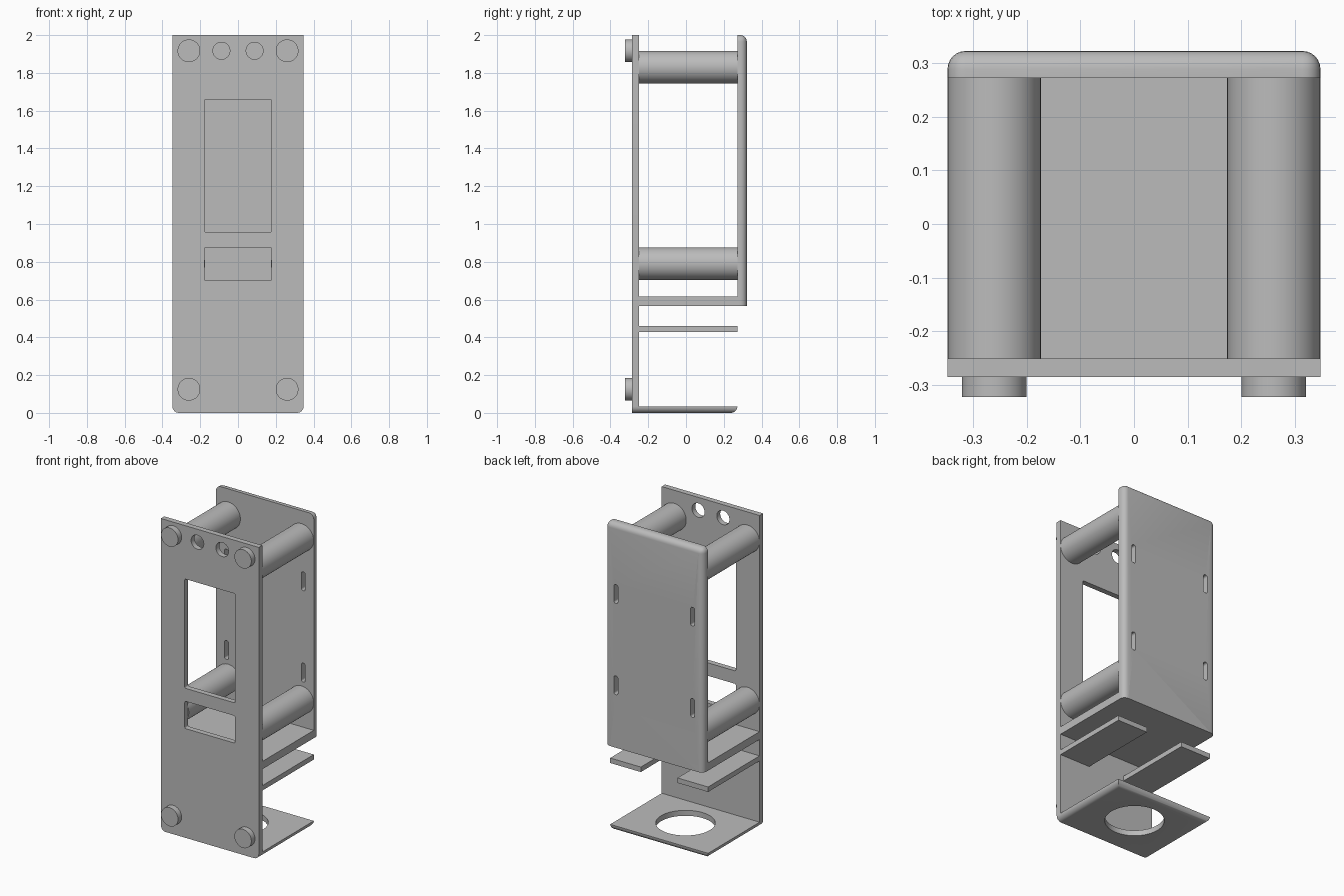
import bpy, bmesh, math
from mathutils import Matrix, Vector

cube = bpy.data.objects.get("Cube")
if cube:
    bpy.data.objects.remove(cube, do_unlink=True)

grey = bpy.data.materials.new("plain_grey")
grey.use_nodes = True
grey.diffuse_color = (0.5, 0.5, 0.5, 1)
grey.node_tree.nodes["Principled BSDF"].inputs["Base Color"].default_value = (0.5, 0.5, 0.5, 1)

W = 0.347                              # half width of the body
FRONT, INNER, BACK, REAR = -0.285, -0.25, 0.272, 0.322
T = 0.034                              # fillet radius


def finish(bm, name, smooth=True):
    mesh = bpy.data.meshes.new(name)
    bm.to_mesh(mesh)
    bm.free()
    obj = bpy.data.objects.new(name, mesh)
    bpy.context.collection.objects.link(obj)
    mesh.materials.append(grey)
    if smooth:
        smooth_shade(obj)
    return obj


def smooth_shade(obj):
    bpy.ops.object.select_all(action='DESELECT')
    obj.select_set(True)
    bpy.context.view_layer.objects.active = obj
    bpy.ops.object.shade_smooth_by_angle(angle=math.radians(35))


def box(name, x, y, z, rounded=None, radius=T):
    """Box from (min, max) ranges; rounded(midpoint) picks edges to fillet."""
    lo, hi = Vector((x[0], y[0], z[0])), Vector((x[1], y[1], z[1]))
    bm = bmesh.new()
    bmesh.ops.create_cube(bm, size=1)
    for v in bm.verts:
        v.co = Vector([(lo[i] + hi[i]) / 2 + v.co[i] * (hi[i] - lo[i]) for i in range(3)])
    if rounded:
        # Edge midpoint in unit coordinates: -1, 0 or 1 on each axis
        def unit(e):
            m = (e.verts[0].co + e.verts[1].co) / 2
            return [round(2 * (m[i] - lo[i]) / (hi[i] - lo[i]) - 1) for i in range(3)]
        edges = [e for e in bm.edges if rounded(*unit(e))]
        bmesh.ops.bevel(bm, geom=edges, offset=radius, segments=6, profile=0.5,
                        affect='EDGES', clamp_overlap=True)
    return finish(bm, name)


def rod(name, radius, centre, length, axis='Y'):
    bm = bmesh.new()
    turn = Matrix.Rotation(math.pi / 2, 4, 'X') if axis == 'Y' else Matrix()
    bmesh.ops.create_cone(bm, cap_ends=True, segments=48, radius1=radius, radius2=radius,
                          depth=length, matrix=Matrix.Translation(centre) @ turn)
    return finish(bm, name)


def cut(obj, cutters):
    for c in cutters:
        c.hide_render = True
        mod = obj.modifiers.new("cut", 'BOOLEAN')
        mod.operation, mod.solver, mod.object = 'DIFFERENCE', 'EXACT', c
        bpy.context.view_layer.objects.active = obj
        bpy.ops.object.modifier_apply(modifier=mod.name)
        bpy.data.objects.remove(c, do_unlink=True)
    smooth_shade(obj)


# Front panel with two windows and two round holes
front = box("front_panel", (-W, W), (FRONT, INNER), (0, 2),
            lambda x, y, z: y == 0 and z < 0)
along_y = lambda x, y, z: y == 0
cutters = [box("window_cutter", (-0.178, 0.178), (-0.4, -0.1), z, along_y, 0.008)
           for z in ((0.958, 1.658), (0.7, 0.875))]
cutters += [rod("hole_cutter", 0.045, (x, -0.27, 1.917), 0.2) for x in (-0.088, 0.088)]
cut(front, cutters)

# Back panel, filleted on the top and sides, with four slots
back = box("back_panel", (-W, W), (BACK, REAR), (0.565, 2),
           lambda x, y, z: (y > 0 and z >= 0) or (y == 0 and z > 0))
cut(back, [box("slot_cutter", (x - 0.014, x + 0.014), (0.2, 0.4), (z - 0.06, z + 0.06),
               along_y, 0.012)
           for x in (-0.272, 0.272) for z in (0.965, 1.55)])

# Shelf joining the two panels
box("shelf", (-W, W), (INNER, BACK), (0.565, 0.615))

# Base plate with a large round opening
base = box("base_plate", (-W, W), (INNER, BACK), (0, 0.035),
           lambda x, y, z: z < 0 and y >= 0)
cut(base, [rod("opening_cutter", 0.173, (0, 0.005, 0), 0.3, 'Z')])

# Mirrored parts: side ledges, spacer tubes and feet
for side, s in (("right", -1), ("left", 1)):
    box(side + "_ledge", sorted((s * 0.13, s * W)), (INNER, BACK), (0.428, 0.46))
    for level, tube_z, foot_z in (("upper", 1.83, 1.917), ("lower", 0.79, 0.125)):
        rod(f"{side}_{level}_spacer", 0.0865, (s * 0.26, (INNER + BACK) / 2, tube_z),
            BACK - INNER)
        rod(f"{side}_{level}_foot", 0.06, (s * 0.26, (FRONT - REAR) / 2, foot_z),
            REAR + FRONT)
